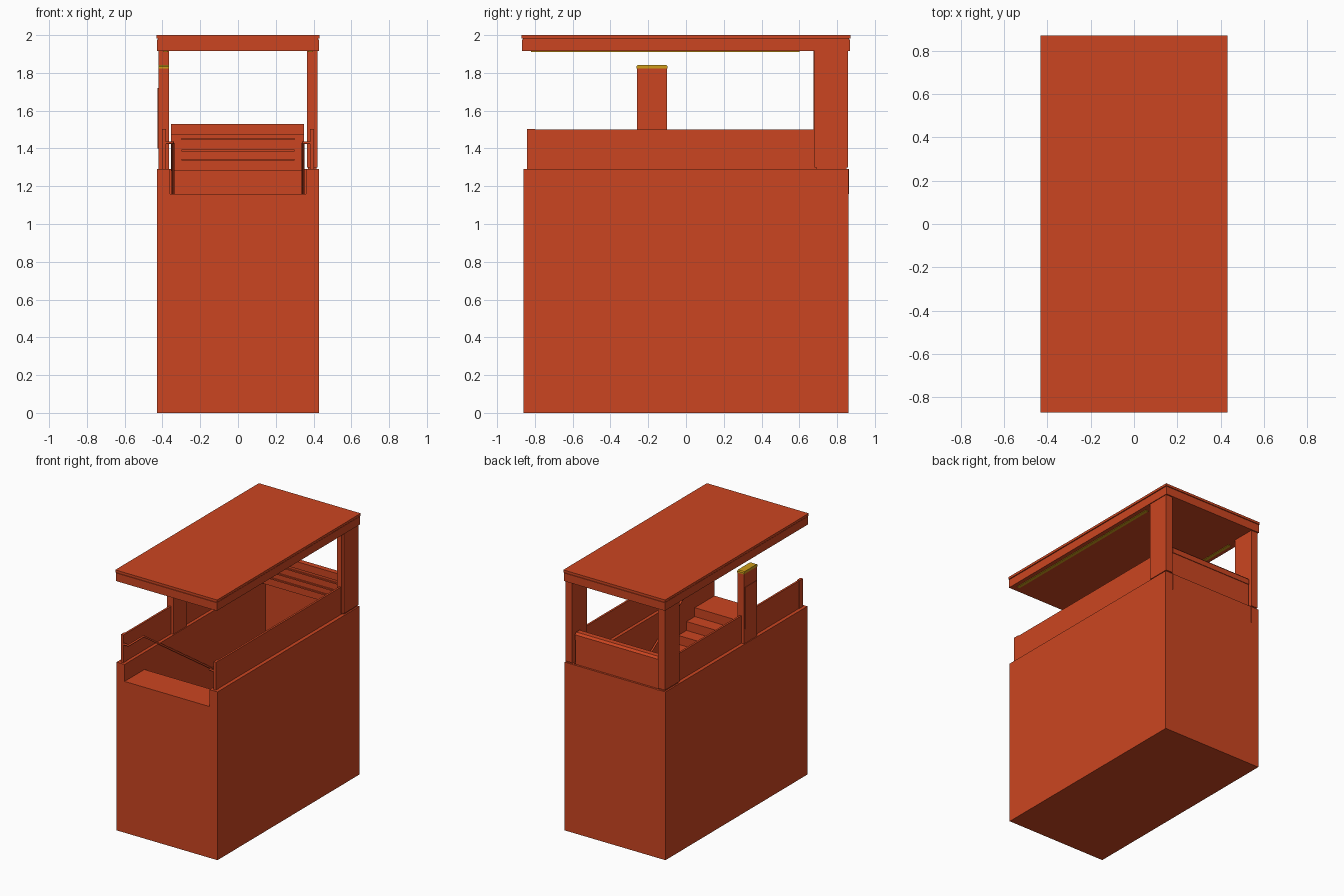
import bpy

if "Cube" in bpy.data.objects:
    bpy.data.objects.remove(bpy.data.objects["Cube"])


def material(name, rgb):
    m = bpy.data.materials.new(name)
    m.diffuse_color = (*rgb, 1)
    m.use_nodes = True
    m.node_tree.nodes["Principled BSDF"].inputs["Base Color"].default_value = (*rgb, 1)
    return m


ORANGE = material("burnt orange", (0.60, 0.06, 0.015))
YELLOW = material("lamp yellow", (0.62, 0.34, 0.01))


def make(name, verts, faces, mat):
    mesh = bpy.data.meshes.new(name)
    mesh.from_pydata(verts, [], faces)
    mesh.materials.append(mat)
    obj = bpy.data.objects.new(name, mesh)
    bpy.context.collection.objects.link(obj)
    return obj


def extrude(name, profile, x0, x1, mat=ORANGE):
    """Extrude a (y, z) outline along x."""
    n = len(profile)
    verts = [(x, y, z) for x in (x0, x1) for y, z in profile]
    faces = [tuple(range(n))[::-1], tuple(range(n, 2 * n))]
    faces += [(i, (i + 1) % n, (i + 1) % n + n, i + n) for i in range(n)]
    return make(name, verts, faces, mat)


def box(name, x, y, z, mat=ORANGE):
    outline = [(y[0], z[0]), (y[1], z[0]), (y[1], z[1]), (y[0], z[1])]
    return extrude(name, outline, x[0], x[1], mat)


def pair(name, x, y, z, mat=ORANGE):
    """One box on each side of the centre line."""
    box("left_" + name, x, y, z, mat)
    box("right_" + name, (-x[1], -x[0]), y, z, mat)


# Stairwell: landing at the front, steps descending to the back
LANDING, EDGE, RUN, DROP = 1.16, -0.62, 0.1, 0.068
stairs = [(0.85, 0), (-0.86, 0), (-0.86, LANDING), (EDGE, LANDING)]
y, z = EDGE, LANDING
while y + RUN < 0.85:
    z -= DROP
    stairs += [(y, z), (y + RUN, z)]
    y += RUN
stairs += [(y, z - DROP), (0.85, z - DROP)]
extrude("staircase", stairs, -0.36, 0.36)
pair("side_wall", (0.36, 0.428), (-0.86, 0.86), (0, 1.29))
box("back_wall", (-0.36, 0.36), (0.845, 0.86), (0, 1.29))
pair("back_seam", (0.36, 0.366), (0.858, 0.864), (1.16, 1.29))

# Parapets above the side walls
pair("parapet", (0.385, 0.4), (-0.84, 0.7), (1.285, 1.5))
pair("parapet_end", (0.382, 0.403), (-0.842, -0.8), (1.285, 1.503))

# Back panel with louvres
box("back_panel", (-0.355, 0.35), (0.80, 0.84), (1.28, 1.475))
extrude("panel_top_rail",
        [(0.79, 1.475), (0.845, 1.475), (0.845, 1.515), (0.83, 1.53), (0.79, 1.53)],
        -0.355, 0.35)
for i, h in enumerate((1.34, 1.39, 1.45)):
    box(f"louvre_{i + 1}", (-0.3, 0.3), (0.79, 0.802), (h - 0.005, h + 0.005))

# Rear posts, with a small foot
pair("rear_post", (0.365, 0.422), (0.68, 0.858), (1.3, 1.915))
pair("rear_post_foot", (0.37, 0.416), (0.69, 0.85), (1.28, 1.305))
pair("rear_post_rib", (0.388, 0.405), (0.675, 0.69), (1.3, 1.915))

# Marker post with a yellow lamp cap on the right side
box("marker_post", (-0.422, -0.366), (-0.26, -0.1), (1.285, 1.823))
box("marker_panel", (-0.425, -0.42), (-0.245, -0.115), (1.4, 1.72))
extrude("marker_lamp",
        [(-0.262, 1.823), (-0.098, 1.823), (-0.098, 1.835), (-0.105, 1.842),
         (-0.255, 1.842), (-0.262, 1.835)], -0.422, -0.366, YELLOW)

# Roof: slab, recess and cap, with light strips below
box("roof_slab", (-0.428, 0.428), (-0.868, 0.868), (1.915, 1.977))
box("roof_recess", (-0.424, 0.424), (-0.863, 0.863), (1.975, 1.983))
box("roof_cap", (-0.432, 0.432), (-0.87, 0.87), (1.982, 2.0))
pair("light_strip", (0.37, 0.395), (-0.82, 0.6), (1.911, 1.917), YELLOW)

# Handrails: bracket from the parapet, level start, then down with the stairs
for name, s in (("left", 1), ("right", -1)):
    path = [(0.39, -0.835, 1.43), (0.345, -0.835, 1.43), (0.345, -0.65, 1.43),
            (0.345, 0.75, 1.43 - 1.4 * DROP / RUN)]
    curve = bpy.data.curves.new(name + "_handrail", "CURVE")
    curve.dimensions = "3D"
    curve.bevel_depth = 0.008
    curve.bevel_resolution = 1
    curve.use_fill_caps = True
    spline = curve.splines.new("POLY")
    spline.points.add(len(path) - 1)
    for p, (px, py, pz) in zip(spline.points, path):
        p.co = (s * px, py, pz, 1)
    curve.materials.append(ORANGE)
    rail = bpy.data.objects.new(name + "_handrail", curve)
    bpy.context.collection.objects.link(rail)
